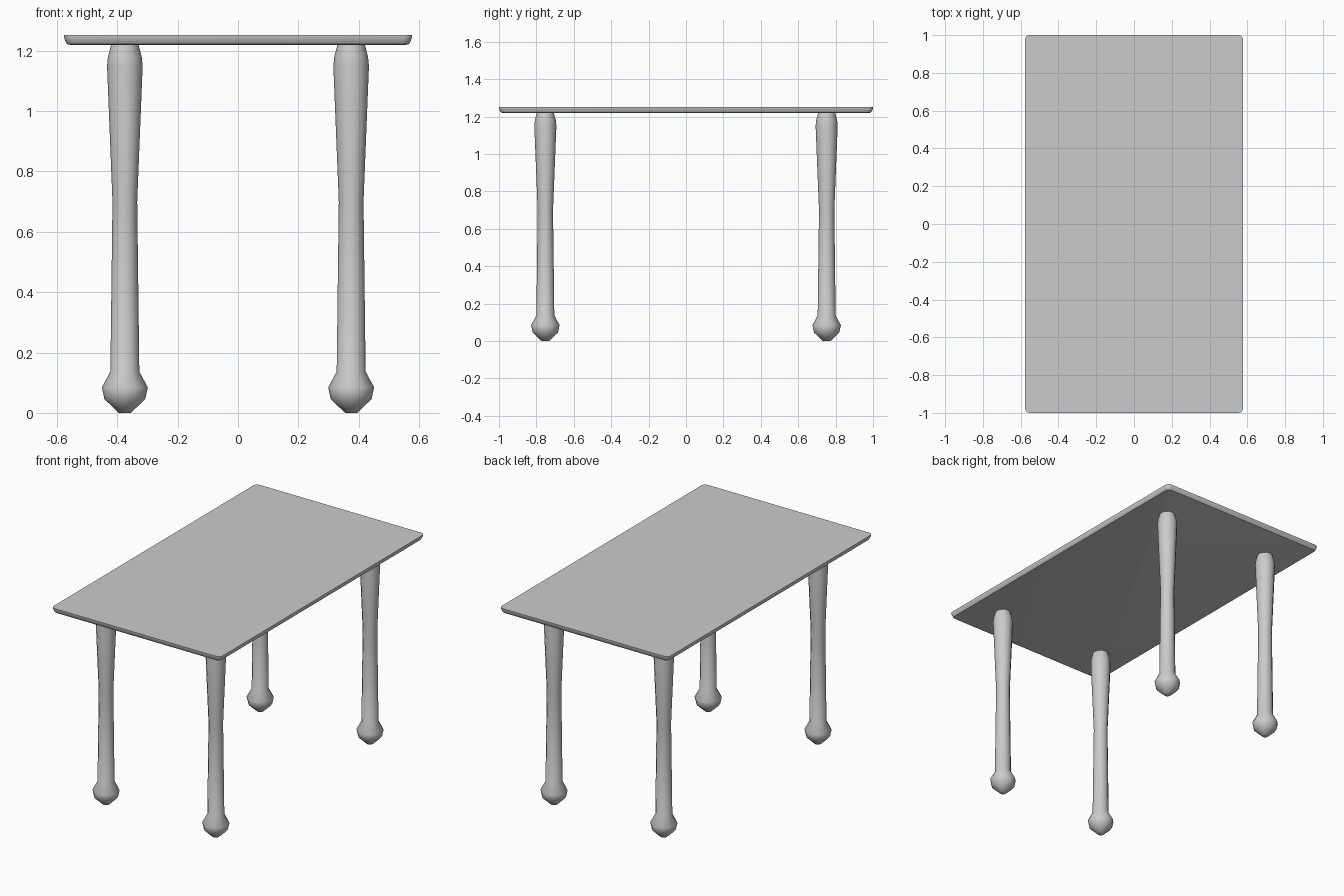
import bpy, bmesh, math

cube = bpy.data.objects.get("Cube")
if cube:
    bpy.data.objects.remove(cube, do_unlink=True)

grey = bpy.data.materials.new("plain grey")
grey.use_nodes = True
colour = (0.6, 0.6, 0.6, 1)
grey.diffuse_color = colour
grey.node_tree.nodes["Principled BSDF"].inputs["Base Color"].default_value = colour


def make_object(name, bm):
    bmesh.ops.recalc_face_normals(bm, faces=bm.faces)
    mesh = bpy.data.meshes.new(name)
    bm.to_mesh(mesh)
    bm.free()
    mesh.materials.append(grey)
    obj = bpy.data.objects.new(name, mesh)
    bpy.context.collection.objects.link(obj)
    return obj


def loft(rings):
    """Skin a stack of matching closed rings and cap both ends."""
    bm = bmesh.new()
    loops = [[bm.verts.new(p) for p in ring] for ring in rings]
    n = len(loops[0])
    for low, high in zip(loops, loops[1:]):
        for i in range(n):
            j = (i + 1) % n
            bm.faces.new((low[i], low[j], high[j], high[i]))
    bm.faces.new(loops[0][::-1])
    bm.faces.new(loops[-1])
    return bm


def rounded_ring(inset, z, radius=0.025, steps=4):
    hx, hy = 0.577 - inset, 1.0 - inset
    ring = []
    for k, (sx, sy) in enumerate(((1, 1), (-1, 1), (-1, -1), (1, -1))):
        for s in range(steps + 1):
            a = math.pi / 2 * (k + s / steps)
            ring.append((sx * (hx - radius) + radius * math.cos(a),
                         sy * (hy - radius) + radius * math.sin(a), z))
    return ring


def round_ring(radius, z, sides=12):
    return [(radius * math.cos(math.tau * i / sides),
             radius * math.sin(math.tau * i / sides), z) for i in range(sides)]


# Tabletop: thin slab with rounded corners, tapering to a softened lower edge
top_profile = [(0.020, 1.22), (0.011, 1.222), (0.006, 1.229), (0.0, 1.246), (0.0, 1.252)]
tabletop = make_object("tabletop", loft([rounded_ring(i, z) for i, z in top_profile]))

# Legs: turned profile with a ball foot and a swollen shoulder
leg_profile = [(0.02, 0), (0.068, 0.046), (0.076, 0.085), (0.048, 0.137),
               (0.041, 0.70), (0.059, 1.15), (0.056, 1.18), (0.045, 1.222)]
legs = []
for side, x in (("left", 0.375), ("right", -0.375)):
    for end, y in (("front", -0.752), ("back", 0.752)):
        leg = make_object(f"{end}_{side}_leg", loft([round_ring(r, z) for r, z in leg_profile]))
        leg.location = (x, y, 0)
        legs.append(leg)


def smooth(objects, angle):
    bpy.ops.object.select_all(action="DESELECT")
    for obj in objects:
        obj.select_set(True)
    bpy.context.view_layer.objects.active = objects[0]
    bpy.ops.object.shade_smooth_by_angle(angle=math.radians(angle))


smooth([tabletop], 30)
smooth(legs, 60)
